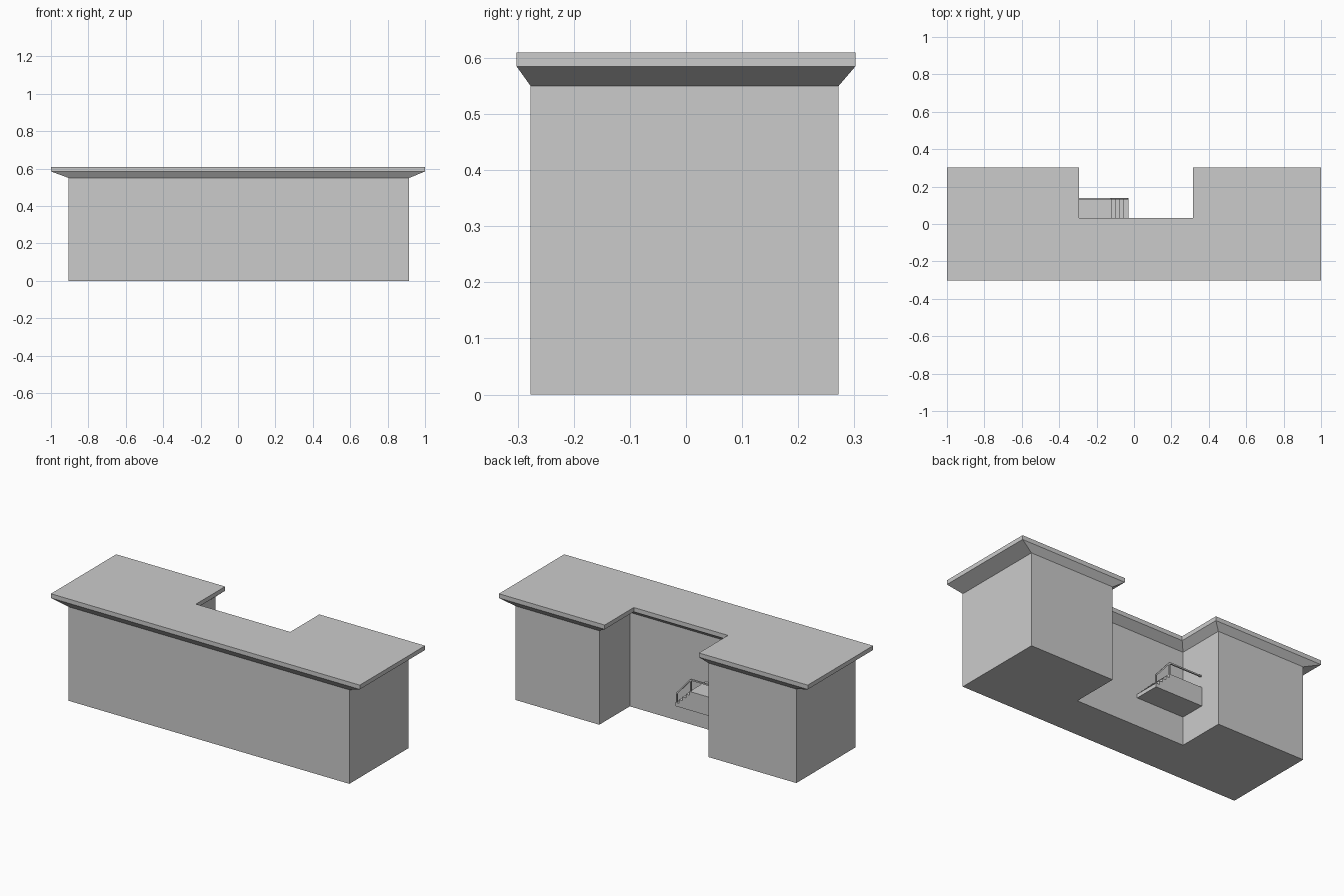
import bpy, bmesh
from mathutils import Vector

if "Cube" in bpy.data.objects:
    bpy.data.objects.remove(bpy.data.objects["Cube"])


def make_object(name, bm):
    bmesh.ops.recalc_face_normals(bm, faces=bm.faces[:])
    mesh = bpy.data.meshes.new(name)
    bm.to_mesh(mesh)
    bm.free()
    obj = bpy.data.objects.new(name, mesh)
    bpy.context.collection.objects.link(obj)
    return obj


def loft(name, rings):
    """Closed solid through rings of 3D points."""
    bm = bmesh.new()
    loops = [[bm.verts.new(p) for p in ring] for ring in rings]
    n = len(loops[0])
    for a, b in zip(loops, loops[1:]):
        for i in range(n):
            j = (i + 1) % n
            bm.faces.new((a[i], a[j], b[j], b[i]))
    bm.faces.new(loops[0][::-1])
    bm.faces.new(loops[-1])
    return make_object(name, bm)


def u_outline(x0, x1, y0, y1, nx0, nx1, ny, z):
    """U-shaped plan with a notch in the back."""
    plan = [(x0, y0), (x1, y0), (x1, y1), (nx1, y1),
            (nx1, ny), (nx0, ny), (nx0, y1), (x0, y1)]
    return [(x, y, z) for x, y in plan]


BODY = (-0.905, 0.915, -0.277, 0.272, -0.337, 0.371, -0.01)
ROOF = (-1.0, 1.0, -0.302, 0.302, -0.295, 0.315, 0.033)

# Building walls and flared roof
loft("building_walls", [u_outline(*BODY, z) for z in (0, 0.55)])
loft("roof", [u_outline(*BODY, 0.55), u_outline(*ROOF, 0.585), u_outline(*ROOF, 0.61)])

# Entrance stairs: stepped profile extruded along y, landing against the wing
X_END, X_LAND, X_WALL = -0.03, -0.12, -0.337
Z_LOW, Z_LAND, STEPS = 0.166, 0.276, 5
rise = (Z_LAND - Z_LOW) / STEPS
tread = (X_END - X_LAND) / (STEPS - 1)
profile = [(X_WALL, Z_LOW), (X_END, Z_LOW)]
for i in range(STEPS):
    x = X_END - i * tread
    if i:
        profile.append((x, Z_LOW + i * rise))
    profile.append((x, Z_LOW + (i + 1) * rise))
profile.append((X_WALL, Z_LAND))
loft("entrance_stairs", [[(x, y, z) for x, z in profile] for y in (-0.01, 0.14)])


# Handrail: square bars joined along the open side of the stairs
def bar(name, a, b, size=0.008):
    a, b = Vector(a), Vector(b)
    d = (b - a).normalized()
    side = Vector((0, 1, 0)) * size / 2
    up = d.cross(Vector((0, 1, 0))) * size / 2
    corners = (side + up, side - up, -side - up, -side + up)
    return loft(name, [[p + c for c in corners] for p in (a, b)])


RY, Z_RAIL = 0.134, 0.344
x_foot, z_foot = X_END - 0.005, 0.24
x_top = X_LAND - 0.005
bar("sloping_rail", (x_foot, RY, z_foot), (x_top, RY, Z_RAIL))
bar("landing_rail", (x_top, RY, Z_RAIL), (X_WALL, RY, Z_RAIL))
bar("foot_post", (x_foot, RY, Z_LOW + rise), (x_foot, RY, z_foot))
bar("landing_post", (x_top, RY, Z_LAND), (x_top, RY, Z_RAIL))
